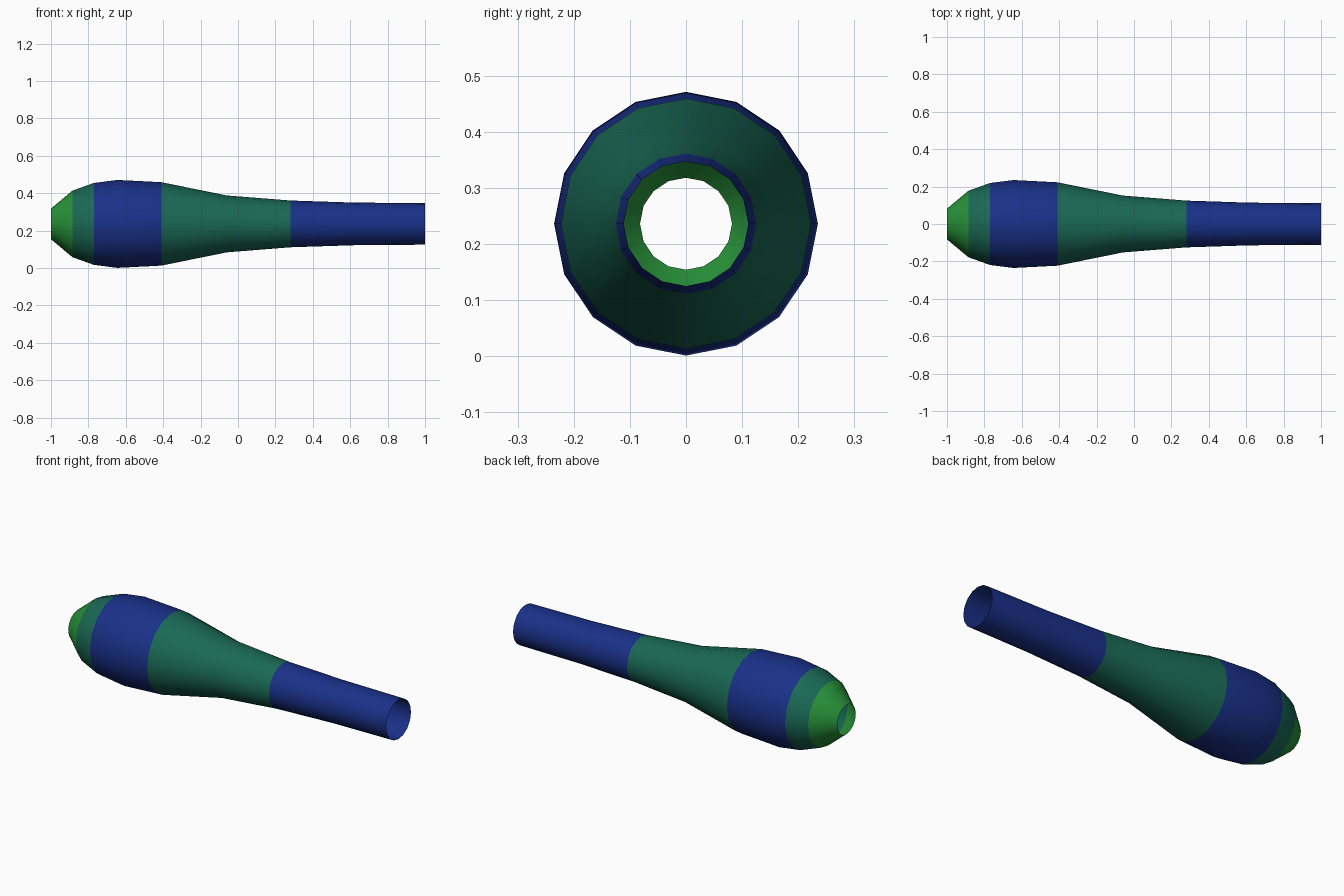
import bpy, bmesh, math

if "Cube" in bpy.data.objects:
    bpy.data.objects.remove(bpy.data.objects["Cube"])

SIDES = 16
AXIS_Z = 0.236

# Profile along x: (position, radius)
PROFILE = [(-1.0, 0.082), (-0.885, 0.178), (-0.77, 0.219), (-0.645, 0.235),
           (-0.41, 0.223), (-0.06, 0.152), (0.28, 0.125), (0.62, 0.114),
           (1.0, 0.111)]


def material(name, colour):
    m = bpy.data.materials.new(name)
    m.diffuse_color = (*colour, 1)
    m.use_nodes = True
    m.node_tree.nodes["Principled BSDF"].inputs["Base Color"].default_value = m.diffuse_color
    return m


# Colour bands along the handle
mats = [material("green", (0.02, 0.28, 0.04)),
        material("blue", (0.01, 0.03, 0.25)),
        material("teal", (0.01, 0.14, 0.09))]
BANDS = [0, 2, 1, 1, 2, 2, 1, 1]

# Open hollow handle: rings joined by quads, both ends left open
bm = bmesh.new()
rings = []
for x, r in PROFILE:
    angles = [2 * math.pi * i / SIDES for i in range(SIDES)]
    rings.append([bm.verts.new((x, r * math.sin(a), AXIS_Z + r * math.cos(a)))
                  for a in angles])
for k, (a, b) in enumerate(zip(rings, rings[1:])):
    for i in range(SIDES):
        j = (i + 1) % SIDES
        f = bm.faces.new((a[i], b[i], b[j], a[j]))
        f.material_index = BANDS[k]
        f.smooth = True
        f.normal_update()
        c = f.calc_center_median()
        if f.normal.y * c.y + f.normal.z * (c.z - AXIS_Z) < 0:
            f.normal_flip()

mesh = bpy.data.meshes.new("handle")
bm.to_mesh(mesh)
bm.free()
for m in mats:
    mesh.materials.append(m)
handle = bpy.data.objects.new("handle", mesh)
bpy.context.collection.objects.link(handle)
